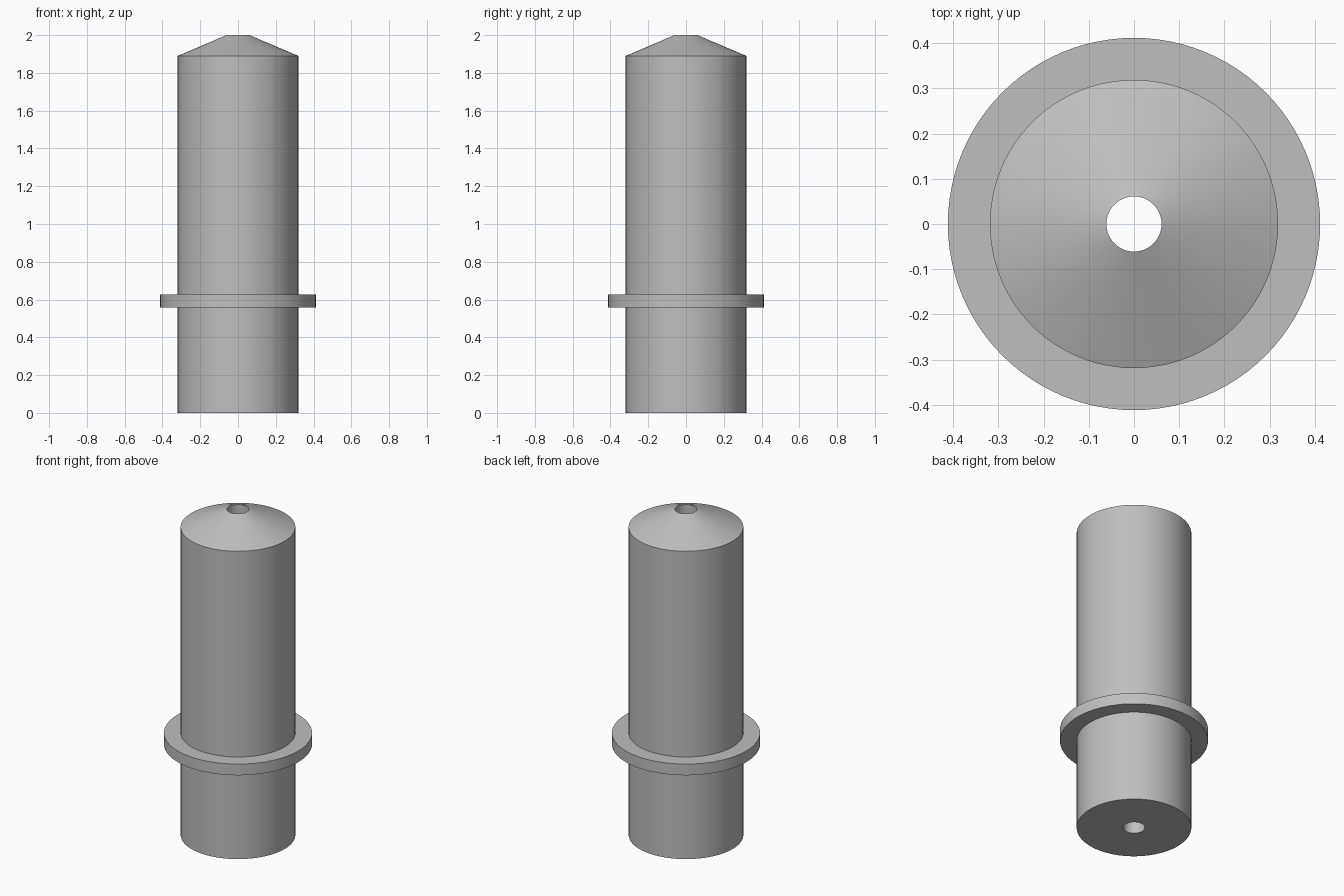
import bpy, bmesh, math

cube = bpy.data.objects.get("Cube")
if cube:
    bpy.data.objects.remove(cube, do_unlink=True)

SEGMENTS = 96
BORE, BODY, FLANGE = 0.061, 0.319, 0.412

grey = bpy.data.materials.new("plain_grey")
grey.use_nodes = True
colour = (0.52, 0.52, 0.52, 1)
grey.diffuse_color = colour
grey.node_tree.nodes["Principled BSDF"].inputs["Base Color"].default_value = colour


def lathe(name, profile, material):
    """Spin a closed (radius, height) profile around z."""
    bm = bmesh.new()
    rings = [[bm.verts.new((r * math.cos(a), r * math.sin(a), z)) for r, z in profile]
             for a in (math.tau * i / SEGMENTS for i in range(SEGMENTS))]
    count = len(profile)
    for i, ring in enumerate(rings):
        following = rings[(i + 1) % SEGMENTS]
        for j in range(count):
            k = (j + 1) % count
            bm.faces.new((ring[j], following[j], following[k], ring[k]))
    bmesh.ops.recalc_face_normals(bm, faces=bm.faces)
    mesh = bpy.data.meshes.new(name)
    bm.to_mesh(mesh)
    bm.free()
    mesh.materials.append(material)
    obj = bpy.data.objects.new(name, mesh)
    bpy.context.collection.objects.link(obj)
    bpy.ops.object.select_all(action="DESELECT")
    obj.select_set(True)
    bpy.context.view_layer.objects.active = obj
    bpy.ops.object.shade_smooth_by_angle(angle=math.radians(30))
    return obj


# Bored pin: flat base, collar, long shank and conical tip
lathe("collared_pin", [
    (BORE, 0), (BODY, 0),
    (BODY, 0.558), (FLANGE, 0.558), (FLANGE, 0.627), (BODY, 0.627),
    (BODY, 1.89), (BORE, 2.0),
], grey)
